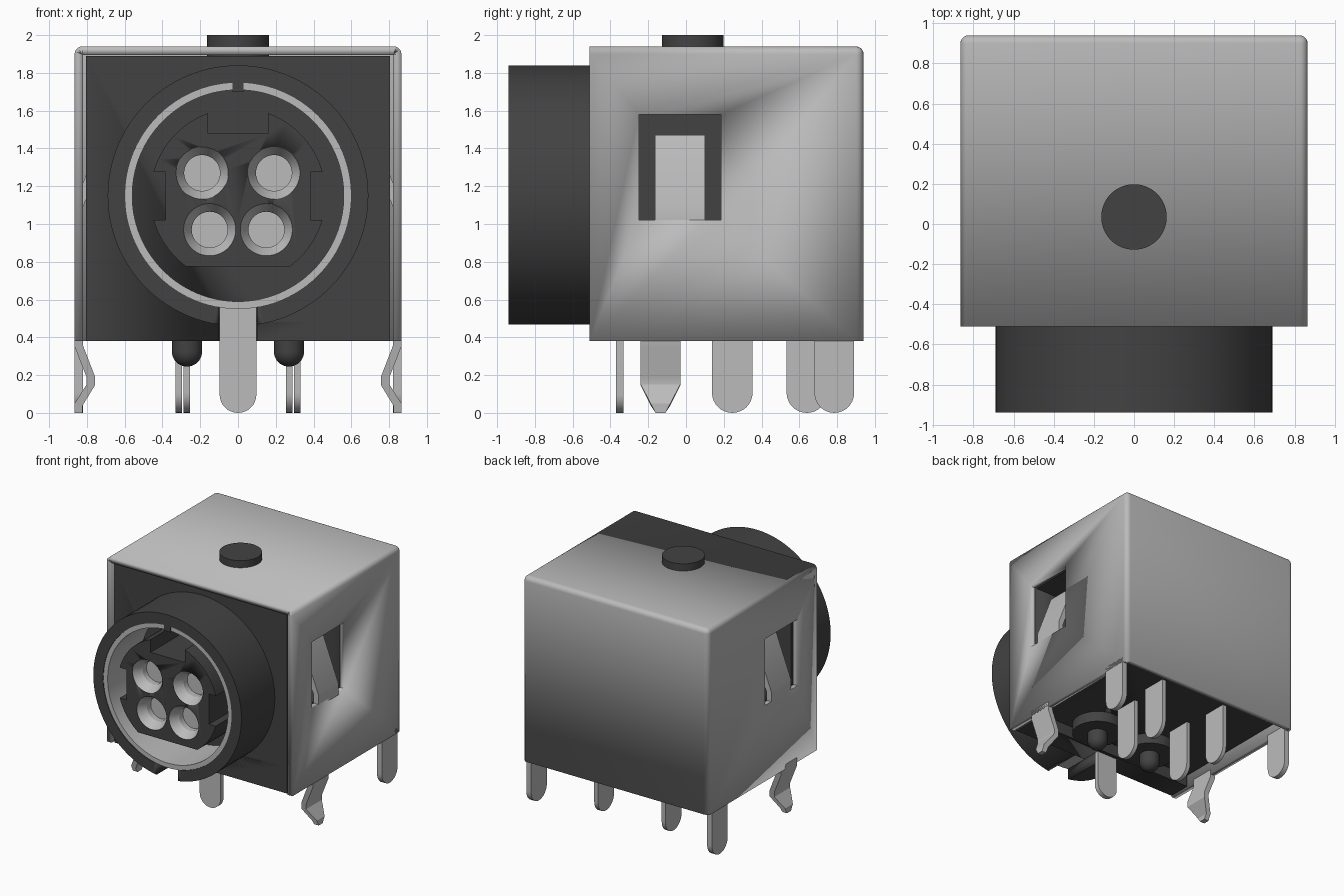
import bpy, bmesh, math
from mathutils import Matrix, Vector

cube = bpy.data.objects.get("Cube")
if cube:
    bpy.data.objects.remove(cube, do_unlink=True)


def material(name, v):
    m = bpy.data.materials.new(name)
    m.use_nodes = True
    m.diffuse_color = (v, v, v, 1)
    m.node_tree.nodes["Principled BSDF"].inputs["Base Color"].default_value = (v, v, v, 1)
    return m


METAL = material("light grey metal", 0.5)
PLASTIC = material("dark grey plastic", 0.055)


def finish(bm, name, mat):
    bmesh.ops.recalc_face_normals(bm, faces=bm.faces[:])
    me = bpy.data.meshes.new(name)
    bm.to_mesh(me)
    bm.free()
    me.materials.append(mat)
    ob = bpy.data.objects.new(name, me)
    bpy.context.collection.objects.link(ob)
    activate(ob)
    bpy.ops.object.shade_smooth_by_angle(angle=math.radians(30))
    return ob


def activate(ob):
    bpy.ops.object.select_all(action='DESELECT')
    ob.select_set(True)
    bpy.context.view_layer.objects.active = ob


def plate(name, pts, axis, a, b, mat):
    """Outline in the plane across an axis, extruded from a to b along it."""
    place = {'x': lambda p, h: (h, p[0], p[1]), 'y': lambda p, h: (p[0], h, p[1]),
             'z': lambda p, h: (p[0], p[1], h)}[axis]
    bm = bmesh.new()
    face = bm.faces.new([bm.verts.new(place(p, a)) for p in pts])
    ext = bmesh.ops.extrude_face_region(bm, geom=[face], use_keep_orig=True)
    move = Vector(place((0, 0), b - a))
    bmesh.ops.translate(bm, vec=move, verts=[v for v in ext["geom"] if isinstance(v, bmesh.types.BMVert)])
    return finish(bm, name, mat)


def box(name, x, y, z, mat):
    return plate(name, [(x[0], y[0]), (x[1], y[0]), (x[1], y[1]), (x[0], y[1])], 'z', z[0], z[1], mat)


def lathe(name, profile, centre, axis, mat, closed=False, steps=64):
    """Profile of (radius, height) turned round the z or y axis."""
    bm = bmesh.new()
    vs = [bm.verts.new((r, 0, h)) for r, h in profile]
    edges = [bm.edges.new(e) for e in zip(vs, vs[1:])]
    if closed:
        edges.append(bm.edges.new((vs[-1], vs[0])))
    bmesh.ops.spin(bm, geom=vs + edges, cent=(0, 0, 0), axis=(0, 0, 1), angle=math.tau, steps=steps)
    bmesh.ops.remove_doubles(bm, verts=bm.verts[:], dist=1e-4)
    if axis == 'y':
        bm.transform(Matrix.Rotation(-math.pi / 2, 4, 'X'))
    bm.transform(Matrix.Translation(centre))
    return finish(bm, name, mat)


def cut(ob, cutter):
    mod = ob.modifiers.new("cut", 'BOOLEAN')
    mod.operation, mod.solver, mod.object = 'DIFFERENCE', 'EXACT', cutter
    activate(ob)
    bpy.ops.object.modifier_apply(modifier=mod.name)
    bpy.data.objects.remove(cutter, do_unlink=True)


def arc(r, a0, a1, n, cx=0.0, cz=1.15):
    return [(cx + r * math.cos(a0 + (a1 - a0) * i / n), cz + r * math.sin(a0 + (a1 - a0) * i / n))
            for i in range(n + 1)]


def blade(centre, w, top):
    """Flat pin outline with a round lower end."""
    return [(centre - w / 2, top)] + arc(w / 2, math.pi, math.tau, 16, centre, w / 2) + [(centre + w / 2, top)]


# Sheet metal shell, open at the front and below
bm = bmesh.new()
bmesh.ops.create_cube(bm, size=1)
bm.transform(Matrix.Translation((0, 0.215, 1.16)) @ Matrix.Diagonal((1.73, 1.45, 1.56, 1)))
bmesh.ops.delete(bm, geom=[f for f in bm.faces if f.normal.y < -0.5 or f.normal.z < -0.5], context='FACES')
bmesh.ops.bevel(bm, geom=[e for e in bm.edges if len(e.link_faces) == 2], offset=0.04,
                segments=5, profile=0.5, affect='EDGES')
shell = finish(bm, "shell", METAL)
mod = shell.modifiers.new("thickness", 'SOLIDIFY')
mod.thickness, mod.offset = 0.045, -1
activate(shell)
bpy.ops.object.modifier_apply(modifier=mod.name)

# Plastic body filling the shell, with a lower front wall
body = box("body", (-0.805, 0.805), (-0.495, 0.885), (0.48, 1.89), PLASTIC)
front_wall = box("front_wall", (-0.805, 0.805), (-0.495, -0.30), (0.38, 0.6), PLASTIC)

# Round socket barrel
barrel = lathe("barrel", [(0.69, -0.94), (0.69, -0.49), (0.598, -0.49), (0.598, -0.94)],
               (0, 0, 1.15), 'y', PLASTIC, closed=True, steps=96)

# Slot below the socket for the earth tab
for ob in (body, front_wall, barrel):
    cut(ob, box("slot_cutter", (-0.1, 0.1), (-1.0, -0.33), (0.3, 0.57), PLASTIC))

# Earth ring with a gap at the top, its key rib and its tab
g = 0.05
plate("earth_ring", arc(0.6, math.pi / 2 + g, 2.5 * math.pi - g, 96)
      + arc(0.56, 2.5 * math.pi - g, math.pi / 2 + g, 96), 'y', -0.935, -0.33, METAL)
box("ring_key", (-0.03, 0.03), (-0.94, -0.49), (1.70, 1.752), PLASTIC)
plate("earth_tab", blade(0, 0.195, 0.57), 'y', -0.37, -0.33, METAL)

# Keyed insulator core
R = 0.465
a_side, a_side_low = math.asin(0.125 / R), math.asin(0.13 / R)
a_top, a_flat = math.acos(0.16 / R), math.asin(0.375 / R)
half = ([(0.16, 1.48)] + arc(R, a_top, a_side, 12) + [(0.385, 1.275), (0.385, 1.02)]
        + arc(R, -a_side_low, -a_flat, 12))
core = plate("insulator_core", half + [(-x, z) for x, z in reversed(half)], 'y', -0.935, -0.48, PLASTIC)

# Four countersunk contacts
for x, z in ((0.19, 1.27), (-0.19, 1.27), (0.15, 0.97), (-0.15, 0.97)):
    cut(core, lathe("hole_cutter", [(0, -1), (0.138, -1), (0.138, -0.75), (0, -0.75)], (x, 0, z), 'y', PLASTIC, steps=48))
    lathe("contact", [(0.139, -0.76), (0.139, -0.935), (0.095, -0.86), (0.095, -0.81), (0, -0.81)],
          (x, 0, z), 'y', METAL, steps=48)

for s, side in ((1, "left"), (-1, "right")):
    # Window in the shell with a pocket behind it
    for ob, x0, x1 in ((shell, 0.78, 0.95), (body, 0.60, 0.95)):
        cutter = box("window_cutter", sorted((s * x0, s * x1)), (-0.25, 0.185), (1.02, 1.58), PLASTIC)
        cut(ob, cutter)
    # Tongue bent inward from the sill of the window
    tongue = [(0.865, 1.0), (0.865, 1.1), (0.725, 1.47), (0.685, 1.46), (0.82, 1.09), (0.82, 1.0)]
    plate(side + "_tongue", [(s * x, z) for x, z in tongue], 'y', -0.165, 0.1, METAL)
    # Shell foot at the back
    plate(side + "_rear_foot", blade(0.785, 0.21, 0.42), 'x', s * 0.82, s * 0.865, METAL)
    # Zigzag spring foot, tapered to its tip
    zig = [(0.865, 0.42), (0.865, 0.35), (0.802, 0.19), (0.802, 0.15), (0.865, 0.05), (0.865, 0.0),
           (0.822, 0.0), (0.822, 0.04), (0.758, 0.145), (0.758, 0.195), (0.82, 0.355), (0.82, 0.42)]
    foot = plate(side + "_spring_foot", [(s * x, z) for x, z in zig], 'y', -0.24, -0.03, METAL)
    for v in foot.data.vertices:
        k = 0.25 if v.co.z < 0.02 else 0.5 if v.co.z < 0.1 else 1
        v.co.y = -0.135 + (v.co.y + 0.135) * k
    # Contact pins
    plate(side + "_front_pin", blade(0.245, 0.215, 0.55), 'x', s * 0.253, s * 0.288, METAL)
    plate(side + "_rear_pin", blade(0.64, 0.215, 0.55), 'x', s * 0.297, s * 0.332, METAL)
    # Round-ended locating peg on a boss
    dome = [(0.08 * math.sin(t * math.pi / 16), 0.325 - 0.08 * math.cos(t * math.pi / 16)) for t in range(9)]
    lathe(side + "_peg", dome + [(0.08, 0.5)], (s * 0.27, -0.13, 0), 'z', PLASTIC, steps=32)
    lathe(side + "_peg_boss", [(0, 0.39), (0.2, 0.39), (0.2, 0.5)], (s * 0.27, -0.13, 0), 'z', PLASTIC, steps=48)

# Round stud on top
lathe("top_stud", [(0, 1.88), (0.163, 1.88), (0.163, 2.0), (0, 2.0)], (0, 0.035, 0), 'z', PLASTIC)
